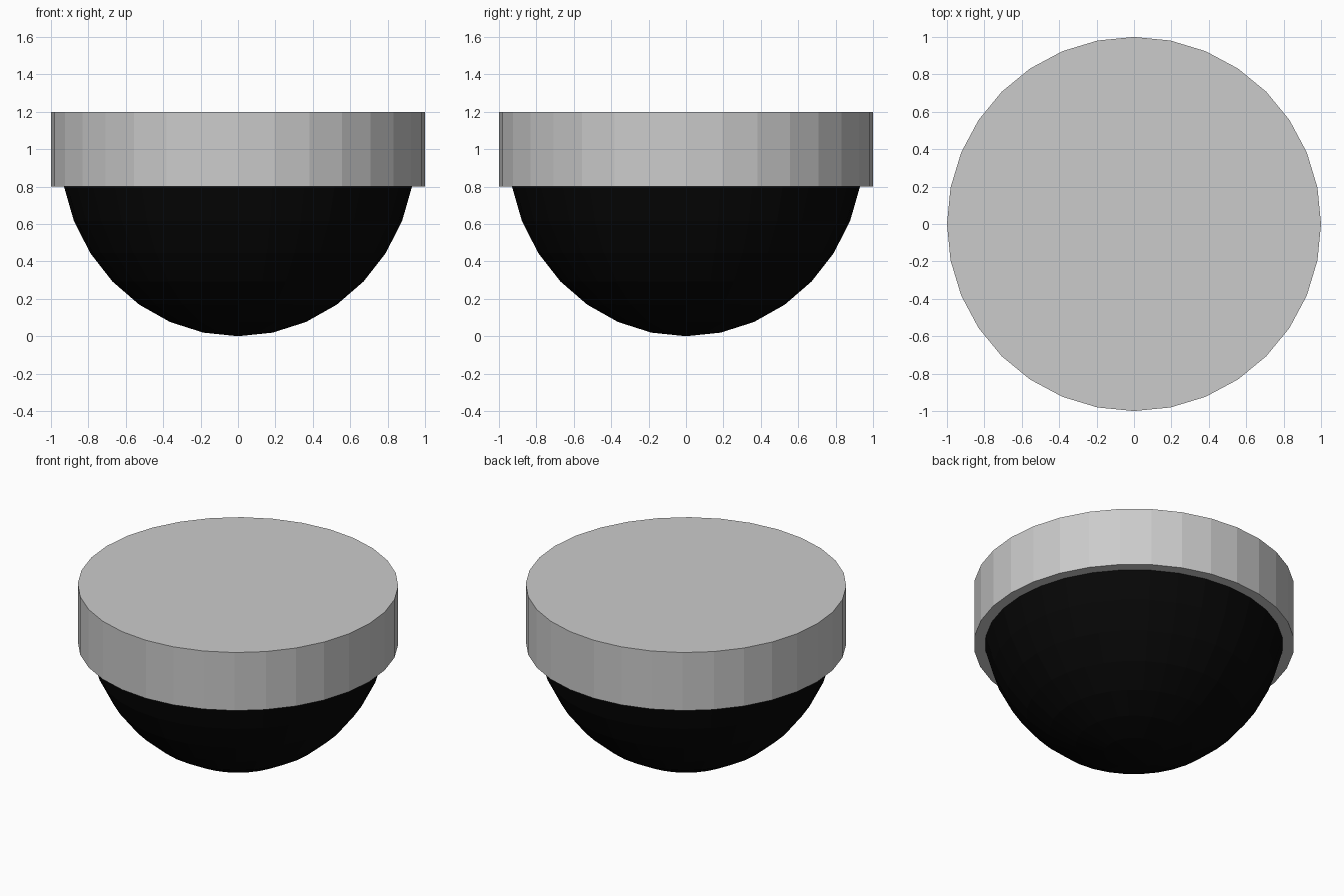
import bpy, bmesh

if "Cube" in bpy.data.objects:
    bpy.data.objects.remove(bpy.data.objects["Cube"])

# Housing: short flat-faced disc
bpy.ops.mesh.primitive_cylinder_add(vertices=32, radius=1.0, depth=0.4,
                                    location=(0, 0, 1.0))
bpy.context.object.name = "housing"

# Dome: lower half of a slightly narrowed sphere, rim seated in the housing
bpy.ops.mesh.primitive_uv_sphere_add(segments=32, ring_count=16, radius=1.0,
                                     location=(0, 0, 1.0))
dome = bpy.context.object
dome.name = "dome"
bm = bmesh.new()
bm.from_mesh(dome.data)
bmesh.ops.delete(bm, geom=[v for v in bm.verts if v.co.z > 0.01], context='VERTS')
bmesh.ops.holes_fill(bm, edges=[e for e in bm.edges if e.is_boundary], sides=0)
bmesh.ops.scale(bm, vec=(0.95, 0.95, 1.0), verts=bm.verts)
bmesh.ops.recalc_face_normals(bm, faces=bm.faces)
bm.to_mesh(dome.data)
bm.free()

# Dark dome colour
black = bpy.data.materials.new("black")
black.diffuse_color = (0.002, 0.002, 0.002, 1)
black.use_nodes = True
black.node_tree.nodes["Principled BSDF"].inputs["Base Color"].default_value = black.diffuse_color
dome.data.materials.append(black)
